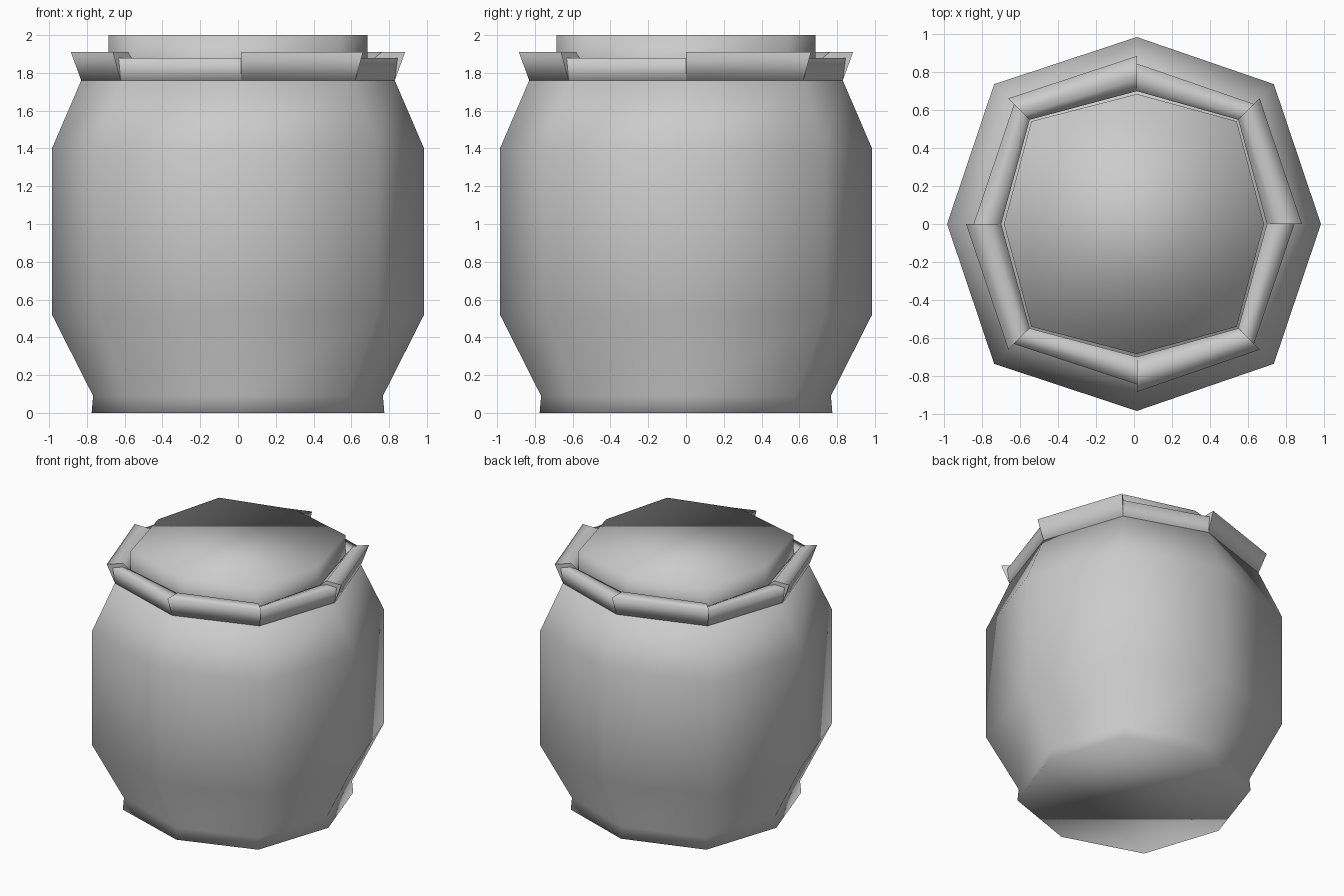
import bpy, bmesh

if "Cube" in bpy.data.objects:
    bpy.data.objects.remove(bpy.data.objects["Cube"])

SHIFT = 0.015   # slight offset of the front and back corners


def corner(k, r, ratio):
    """Corner k of the slightly squared octagon with axis radius r."""
    d = r * ratio
    return [(r, 0), (d, d), (SHIFT, r), (-d, d),
            (-r, 0), (-d, -d), (SHIFT, -r), (d, -d)][k % 8]


def finish(name, bm):
    bmesh.ops.recalc_face_normals(bm, faces=bm.faces)
    me = bpy.data.meshes.new(name)
    bm.to_mesh(me)
    bm.free()
    ob = bpy.data.objects.new(name, me)
    bpy.context.collection.objects.link(ob)
    return ob


def octagon_solid(name, profile):
    """Closed eight-sided solid from (radius, height, diagonal ratio) rows."""
    bm = bmesh.new()
    rings = [[bm.verts.new((*corner(k, r, q), z)) for k in range(8)]
             for r, z, q in profile]
    for a, b in zip(rings, rings[1:]):
        for k in range(8):
            n = (k + 1) % 8
            bm.faces.new((a[k], a[n], b[n], b[k]))
    bm.faces.new(rings[0][::-1])
    bm.faces.new(rings[-1])
    for f in bm.faces:
        f.smooth = True
    return finish(name, bm)


def rim_piece(name, k, profile):
    """One straight rim piece between corners k and k+1, with flat ends."""
    bm = bmesh.new()
    ends = [[bm.verts.new((*corner(j, r, q), z)) for r, z, q in profile]
            for j in (k, k + 1)]
    a, b = ends
    m = len(profile)
    for i in range(m):
        n = (i + 1) % m
        bm.faces.new((a[i], a[n], b[n], b[i])).smooth = True
    for end in ends:
        cap = bm.faces.new(end)
        for e in cap.edges:
            e.smooth = False
    return finish(name, bm)


# Pot body with foot, belly and neck
octagon_solid("pot_body", [(0.775, 0, 0.75), (0.767, 0.09, 0.75),
                           (0.985, 0.52, 0.748), (0.985, 1.40, 0.748),
                           (0.83, 1.76, 0.748)])

# Lid standing inside the rim
octagon_solid("lid", [(0.685, 1.72, 0.79), (0.685, 2.0, 0.79)])

# Rim: wide, tall pieces alternate with tighter, lower ones
base = [(0.70, 1.86, 0.785), (0.70, 1.75, 0.785), (0.83, 1.76, 0.748)]
wide = base + [(0.885, 1.91, 0.748), (0.76, 1.91, 0.765)]
tight = base + [(0.845, 1.88, 0.748), (0.76, 1.88, 0.765)]
for k in range(8):
    rim_piece(f"rim_piece_{k + 1}", k, tight if k % 2 else wide)
